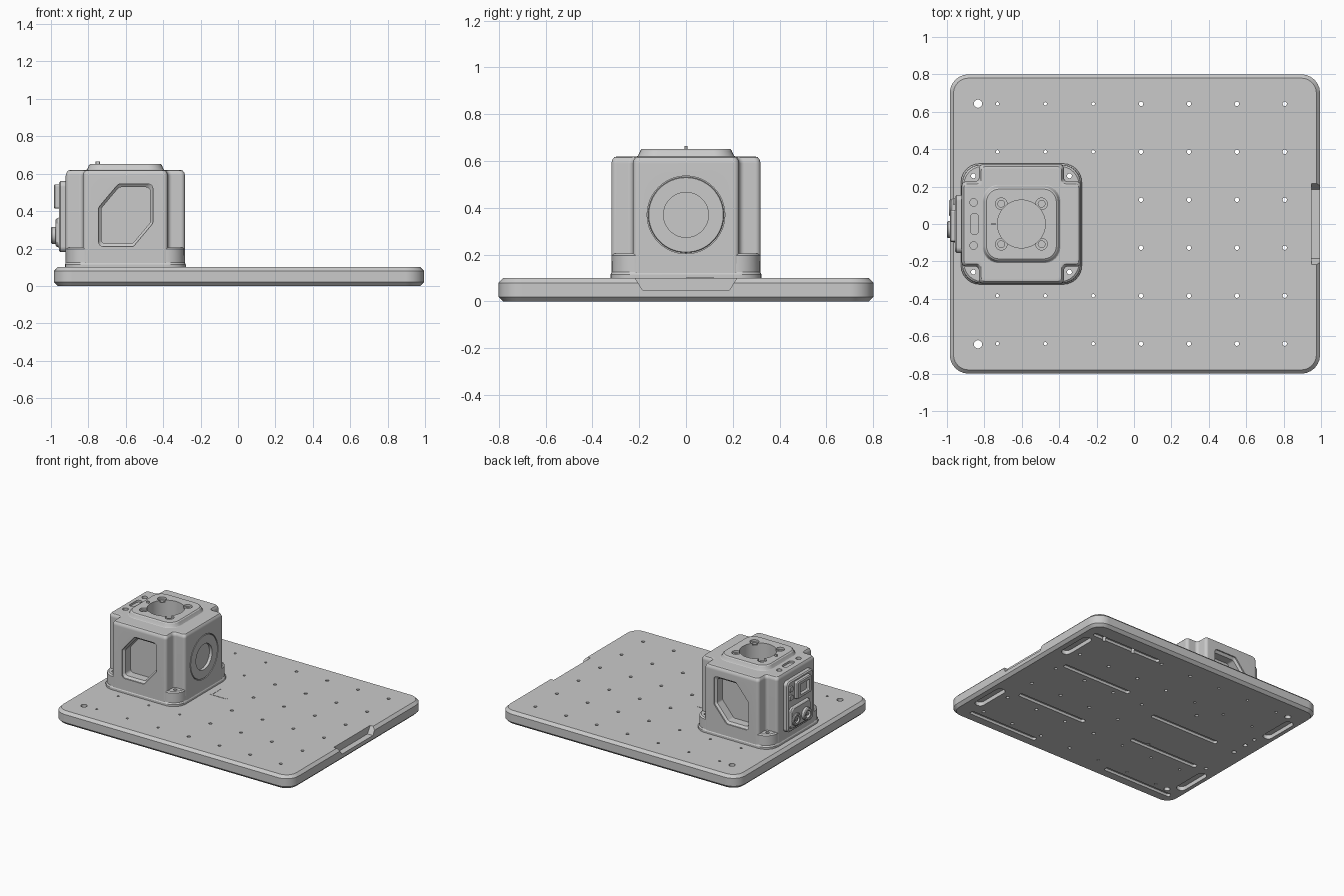
import bpy, bmesh
from math import cos, sin, pi, radians
from mathutils import Vector

if "Cube" in bpy.data.objects:
    bpy.data.objects.remove(bpy.data.objects["Cube"])

grey = bpy.data.materials.new("satin grey")
grey.use_nodes = True
TONE = (0.59, 0.59, 0.59, 1)
grey.diffuse_color = TONE
grey.node_tree.nodes["Principled BSDF"].inputs["Base Color"].default_value = TONE

CX = -0.602          # tower centre
LIFT = 0.37          # height of the side port
QUAD = [(sx, sy) for sx in (-1, 1) for sy in (-1, 1)]
parts = []


def round_poly(pts, r, seg=6):
    """Fillet every corner of a 2D outline."""
    pts = [Vector(p) for p in pts]
    out = []
    for i, p in enumerate(pts):
        a = (pts[i - 1] - p).normalized()
        b = (pts[(i + 1) % len(pts)] - p).normalized()
        half = a.angle(b) / 2
        mid = p + (a + b).normalized() * (r / sin(half))
        start = a * (r / sin(half) * cos(half)) + p - mid
        end = b * (r / sin(half) * cos(half)) + p - mid
        turn = start.angle(end)
        for k in range(seg + 1):
            t = k / seg
            out.append(mid + (start * sin((1 - t) * turn) + end * sin(t * turn)) / sin(turn))
    return out


def rect(hx, hy, r, cx=0, cy=0, seg=6):
    return round_poly([(cx - hx, cy - hy), (cx + hx, cy - hy),
                       (cx + hx, cy + hy), (cx - hx, cy + hy)], r, seg)


def circle(r, cx=0, cy=0, n=32):
    return [Vector((cx + r * cos(2 * pi * i / n), cy + r * sin(2 * pi * i / n))) for i in range(n)]


def plus(h, arm, r):
    """Square outline with a notch at each corner, around the tower centre."""
    pts = []
    for sx, sy in ((1, 1), (-1, 1), (-1, -1), (1, -1)):
        corner = [(h, arm), (arm, arm), (arm, h)]
        if sx * sy < 0:
            corner.reverse()
        pts += [(CX + sx * x, sy * y) for x, y in corner]
    return round_poly(pts, r, 4)


def loft(bm, sections, axis="z"):
    """Skin a closed solid through (outline, position) sections along an axis."""
    place = {"z": lambda p, w: (p.x, p.y, w), "y": lambda p, w: (p.x, w, p.y),
             "x": lambda p, w: (w, p.x, p.y)}[axis]
    rings = [[bm.verts.new(place(p, w)) for p in o] for o, w in sections]
    faces = [bm.faces.new(rings[0]), bm.faces.new(rings[-1])]
    n = len(rings[0])
    for a, b in zip(rings, rings[1:]):
        faces += [bm.faces.new((a[i], a[(i + 1) % n], b[(i + 1) % n], b[i])) for i in range(n)]
    bmesh.ops.recalc_face_normals(bm, faces=faces)


def prism(bm, outline, lo, hi, axis="z"):
    loft(bm, [(outline, lo), (outline, hi)], axis)


def make(name, bm):
    me = bpy.data.meshes.new(name)
    bm.to_mesh(me)
    bm.free()
    me.materials.append(grey)
    ob = bpy.data.objects.new(name, me)
    bpy.context.collection.objects.link(ob)
    parts.append(ob)
    return ob


def solid(name, sections, axis="z"):
    bm = bmesh.new()
    loft(bm, sections, axis)
    return make(name, bm)


def carve(ob, bm):
    """Subtract a mesh of separate cutters and bake the result."""
    cutter = make("cutter", bm)
    parts.remove(cutter)
    mod = ob.modifiers.new("cut", "BOOLEAN")
    mod.object, mod.solver, mod.use_self = cutter, "EXACT", True
    baked = bpy.data.meshes.new_from_object(ob.evaluated_get(bpy.context.evaluated_depsgraph_get()))
    ob.modifiers.clear()
    ob.data = baked
    bpy.data.objects.remove(cutter)


# base plate with chamfered rim
plate = solid("base_plate", [(rect(0.97, 0.78, 0.08, 0.005), 0), (rect(0.99, 0.8, 0.1, 0.005), 0.02),
                             (rect(0.99, 0.8, 0.1, 0.005), 0.08), (rect(0.97, 0.78, 0.08, 0.005), 0.1)])
# underside recesses and grooves
cut = bmesh.new()
for sx, sy in QUAD:
    prism(cut, rect(0.035, 0.14, 0.034, sx * 0.9, sy * 0.46), -0.1, 0.03)
for y in (0.04, 0.16):
    prism(cut, circle(0.016, -0.86, y, 16), -0.1, 0.03)
for x, y in ((0.62, 0.66), (0.5, 0.2), (0.48, -0.3), (0.58, -0.7),
             (-0.4, 0.06), (-0.5, -0.28), (-0.62, -0.7)):
    prism(cut, rect(0.29, 0.018, 0.017, x, y, 4), -0.1, 0.02)
carve(plate, cut)
# edge notch
cut = bmesh.new()
ramp = [Vector(p) for p in ((-0.185, 0.048), (0.185, 0.048), (0.23, 0.12), (-0.23, 0.12))]
prism(cut, ramp, 0.95, 1.1, "x")
carve(plate, cut)
# hole grid, mounting holes and flange screw holes
cut = bmesh.new()
for col in range(7):
    for row in range(6):
        if col > 2 or row not in (2, 3):
            r = 0.012 if col > 2 else 0.009
            prism(cut, circle(r, -0.73 + 0.256 * col, -0.64 + 0.2565 * row, 12), -0.1, 0.2)
for sy in (-1, 1):
    prism(cut, circle(0.022, -0.834, sy * 0.643, 20), -0.1, 0.2)
for sx, sy in QUAD:
    prism(cut, circle(0.013, CX + sx * 0.257, sy * 0.257, 16), -0.1, 0.2)
carve(plate, cut)

# axis mark on the plate
for name, hx, hy, x, y in (("axis_mark_long", 0.07, 0.005, -0.165, 0.005),
                           ("axis_mark_cross", 0.005, 0.055, -0.225, 0.065)):
    solid(name, [(rect(hx, hy, 0.003, x, y, 2), z) for z in (0.099, 0.102)])

# tower flange
flange = solid("tower_flange", [(rect(h, h, 0.1, CX), z) for h, z in
                                ((0.323, 0.098), (0.323, 0.115), (0.317, 0.125), (0.316, 0.197), (0.308, 0.205))])
cut = bmesh.new()
for sx, sy in QUAD:
    prism(cut, circle(0.013, CX + sx * 0.257, sy * 0.257, 16), 0, 0.3)
carve(flange, cut)

# tower body with notched corners and softened top edge
body = solid("tower_body", [(plus(0.319 - i, 0.227 - i, 0.022), z) for i, z in
                            ((0, 0.12), (0, 0.59), (0.004, 0.605), (0.012, 0.616), (0.025, 0.62))])
cap = solid("top_boss", [(rect(h, h, r, CX), z) for h, r, z in
                         ((0.222, 0.09, 0.612), (0.206, 0.085, 0.622), (0.199, 0.08, 0.635),
                          (0.195, 0.077, 0.646), (0.187, 0.07, 0.652))])
# round opening, then four counterbored screws around it
for ob in (body, cap):
    cut = bmesh.new()
    prism(cut, circle(0.128, CX, 0, 48), 0.45, 0.8)
    carve(ob, cut)
    cut = bmesh.new()
    for sx, sy in QUAD:
        loft(cut, [(circle(r, CX + sx * 0.108, sy * 0.108, 20), z) for r, z in
                   ((0.018, 0.56), (0.018, 0.636), (0.031, 0.636), (0.031, 0.8))])
    carve(ob, cut)

# side windows
cut = bmesh.new()
window = [(-0.745, 0.21), (-0.56, 0.21), (-0.455, 0.335), (-0.455, 0.545), (-0.64, 0.545), (-0.745, 0.42)]
lip = round_poly(window, 0.025, 4)
mid = Vector((-0.6, LIFT))
inner = [mid + (p - mid) * 0.9 for p in lip]
for s in (-1, 1):
    loft(cut, [(lip, s * 0.4), (lip, s * 0.31), (inner, s * 0.297), (inner, s * 0.235)], "y")
# indicator holes and slot on the top
for y in (-0.115, 0.115):
    prism(cut, circle(0.02, -0.858, y, 20), 0.6, 0.8)
prism(cut, rect(0.022, 0.057, 0.021, -0.853, 0), 0.605, 0.8)
# side port seat
prism(cut, circle(0.166, 0, LIFT, 64), -0.31, -0.2, "x")
carve(body, cut)
bezel = solid("port_bezel", [(circle(r, 0, LIFT, 64), x) for r, x in
                             ((0.162, -0.33), (0.162, -0.286), (0.159, -0.283))], "x")
cut = bmesh.new()
prism(cut, circle(0.096, 0, LIFT, 48), -0.305, -0.2, "x")
carve(bezel, cut)

# locating pin on the top boss
solid("top_pin", [(rect(0.011, 0.006, 0.003, -0.75, 0, 2), z) for z in (0.64, 0.665)])

# connector panel on the rear of the tower
solid("connector_panel", [(rect(0.155 - i, 0.19 - i, 0.03, 0, LIFT), x) for i, x in
                          ((0, -0.9), (0, -0.948), (0.008, -0.956))], "x")
socket = solid("socket_housing", [(rect(0.085 - i, 0.065 - i, 0.012, -0.01, 0.478), x) for i, x in
                                  ((0, -0.94), (0, -0.978), (0.006, -0.985))], "x")
cut = bmesh.new()
prism(cut, rect(0.055, 0.04, 0.006, -0.01, 0.478), -1.1, -0.96, "x")
carve(socket, cut)
for i, z in enumerate((0.44, 0.505)):
    solid(f"panel_button_{i + 1}", [(rect(0.018, 0.018, 0.006, 0.122, z), x) for x in (-0.94, -0.968)], "x")
solid("connector_shelf", [(rect(0.125 - i, 0.085 - i, 0.03, 0.02, 0.285), x) for i, x in
                          ((0, -0.94), (0.008, -0.968), (0.016, -0.975))], "x")
for i, (y, tip) in enumerate(((0.085, -0.988), (-0.03, -1.0))):
    ring = solid(f"round_connector_{i + 1}", [(circle(r, y, 0.27), x) for r, x in
                                              ((0.046, -0.95), (0.046, tip + 0.006), (0.04, tip))], "x")
    cut = bmesh.new()
    prism(cut, circle(0.027, y, 0.27, 24), -1.1, -0.972, "x")
    carve(ring, cut)
    solid(f"connector_pin_{i + 1}", [(circle(0.01, y, 0.27, 12), x) for x in (-0.95, tip + 0.004)], "x")

# shading
for ob in bpy.context.view_layer.objects:
    ob.select_set(ob in parts)
bpy.context.view_layer.objects.active = plate
bpy.ops.object.shade_smooth_by_angle(angle=radians(28))
for ob in parts:
    mod = ob.modifiers.new("even_shading", "WEIGHTED_NORMAL")
    mod.keep_sharp = True
